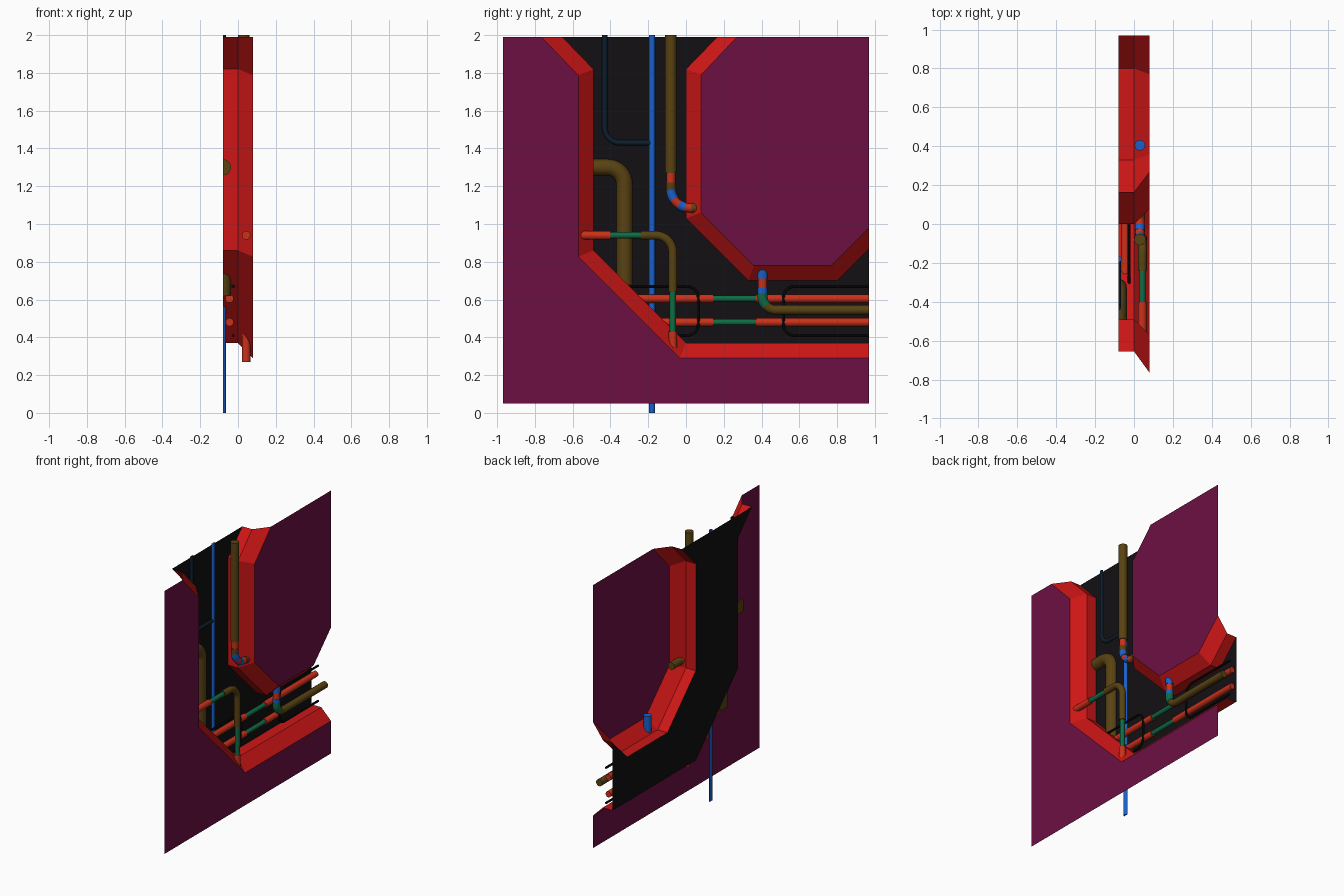
import bpy, bmesh, math
from mathutils import Vector

if "Cube" in bpy.data.objects:
    bpy.data.objects.remove(bpy.data.objects["Cube"])

COLORS = {
    "red": (0.62, 0.008, 0.008), "purple": (0.15, 0.005, 0.055), "black": (0.006, 0.005, 0.006),
    "olive": (0.10, 0.055, 0.006), "blue": (0.01, 0.12, 0.60), "green": (0.005, 0.15, 0.06),
    "orange": (0.60, 0.03, 0.01), "navy": (0.004, 0.013, 0.025),
}
MATS = {}
for key, c in COLORS.items():
    MATS[key] = bpy.data.materials.new(key)
    MATS[key].diffuse_color = (*c, 1)

FRONT, STEP, BACK = 0.08, 0.0, -0.08


def finish(bm, name, colors, smooth=False):
    me = bpy.data.meshes.new(name)
    bm.to_mesh(me)
    bm.free()
    for c in colors:
        me.materials.append(MATS[c])
    if smooth:
        me.shade_smooth()
        me.set_sharp_from_angle(angle=math.radians(40))
    ob = bpy.data.objects.new(name, me)
    bpy.context.collection.objects.link(ob)
    return ob


def panel(name, outer, rim, wall):
    """Flat face with inset colour, a sloped edge and a straight wall along the channel."""
    bm = bmesh.new()
    row = lambda pts, x: [bm.verts.new((x, y, z)) for y, z in pts]
    a, b, c = row(rim, FRONT), row(wall, STEP), row(wall, BACK)
    face = bm.faces.new(row(outer, FRONT) + a)
    for u, v in ((a, b), (b, c)):
        for i in range(len(u) - 1):
            bm.faces.new((u[i + 1], u[i], v[i], v[i + 1]))
    bmesh.ops.inset_individual(bm, faces=[face], thickness=0.04, use_even_offset=True)
    face.material_index = 1
    finish(bm, name, ["red", "purple"])


def fillet(path, r, n=8):
    """Round the right-angle corners of a (y, z) path."""
    pts = [Vector(p) for p in path]
    out = [pts[0]]
    for p, c, q in zip(pts, pts[1:], pts[2:]):
        d1, d2 = (p - c).normalized(), (q - c).normalized()
        mid = c + (d1 + d2) * r
        for i in range(n + 1):
            t = math.pi / 2 * i / n
            out.append(mid - d2 * r * math.cos(t) - d1 * r * math.sin(t))
    return out + [pts[-1]]


def cut(pts, a, b):
    """Part of a polyline between lengths a and b."""
    out, s = [], 0
    for p, q in zip(pts, pts[1:]):
        L = (q - p).length
        lo, hi = max(a, s), min(b, s + L)
        if hi - lo > 1e-5:
            if not out:
                out.append(p.lerp(q, (lo - s) / L))
            out.append(p.lerp(q, (hi - s) / L))
        s += L
    return out


def pipe(name, x, path, bands, bend=0.08, sides=16):
    """Pipe run; bands are (end length, colour, radius). Clipped at the back sheet."""
    pts = fillet(path, bend)
    bm = bmesh.new()
    colors = list(dict.fromkeys(b[1] for b in bands))
    start = 0
    for end, col, r in bands:
        seg = cut(pts, start, end)
        start = end
        rings = []
        for i, p in enumerate(seg):
            d = (seg[min(i + 1, len(seg) - 1)] - seg[max(i - 1, 0)]).normalized()
            ring = []
            for k in range(sides):
                t = 2 * math.pi * k / sides
                o = Vector((-d.y, d.x)) * r * math.cos(t) + p
                ring.append(bm.verts.new((max(x + r * math.sin(t), BACK + 0.001), o.x, o.y)))
            rings.append(ring)
        faces = [bm.faces.new(rings[0]), bm.faces.new(rings[-1][::-1])]
        for u, v in zip(rings, rings[1:]):
            for k in range(sides):
                j = (k + 1) % sides
                faces.append(bm.faces.new((u[k], v[k], v[j], u[j])))
        for f in faces:
            f.material_index = colors.index(col)
    bmesh.ops.remove_doubles(bm, verts=bm.verts, dist=1e-6) if x > -0.06 else None
    bmesh.ops.recalc_face_normals(bm, faces=bm.faces)
    finish(bm, name, colors, True)


END = 99

# Wall panels and the dark recess between them
low_wall = [(0.97, 0.37), (0, 0.37), (-0.49, 0.86), (-0.49, 1.82), (-0.655, 1.99)]
low_rim = [(0.97, 0.29), (-0.033, 0.29), (-0.57, 0.827), (-0.57, 1.787), (-0.765, 1.99)]
up_wall = [(0.165, 1.99), (0, 1.82), (0, 1.03), (0.33, 0.70), (0.80, 0.70), (0.97, 0.87)]
up_rim = [(0.27, 1.99), (0.08, 1.79), (0.08, 1.06), (0.36, 0.78), (0.77, 0.78), (0.97, 0.98)]
panel("lower_left_panel", [(-0.97, 1.99), (-0.97, 0.05), (0.97, 0.05)], low_rim, low_wall)
panel("upper_right_panel", [(0.97, 1.99)], up_rim, up_wall)

bm = bmesh.new()
bm.faces.new([bm.verts.new((BACK, y, z)) for y, z in low_wall[::-1] + up_wall[::-1]])
finish(bm, "recess_back", ["black"])

# Half-sunk pipes on the back sheet
pipe("tall_blue_pipe", BACK, [(-0.18, 0), (-0.18, 2)], [(END, "blue", 0.016)])
pipe("thin_navy_pipe", BACK, [(-0.43, 2), (-0.43, 1.43), (-0.18, 1.43)], [(END, "navy", 0.014)])
pipe("thick_olive_pipe", BACK, [(-0.56, 1.30), (-0.325, 1.30), (-0.325, 0.62)],
     [(END, "olive", 0.043)], 0.09)

# Paired horizontal pipes with thinner green couplings
for i, (y, z) in enumerate([(-0.29, 0.605), (-0.17, 0.48)]):
    pipe(f"horizontal_pipe_{i + 1}", -0.045, [(y, z), (0.97, z)],
         [(0.145 - y, "orange", 0.022), (0.37 - y, "green", 0.016), (END, "orange", 0.022)])

# Thin dark loops around the paired pipes
for i, (y0, y1, y2) in enumerate([(-0.31, 0.065, -0.09), (0.97, 0.515, 0.97)]):
    pipe(f"dark_loop_{i + 1}", -0.025, [(y0, 0.67), (y1, 0.67), (y1, 0.41), (y2, 0.41)],
         [(END, "black", 0.008)], 0.06, 8)

# Banded pipes entering the upper panel
pipe("upper_banded_pipe", 0.03, [(-0.08, 2), (-0.08, 1.085), (0.13, 1.085)],
     [(0.73, "olive", 0.03), (0.78, "orange", 0.024), (0.82, "olive", 0.026),
      (0.87, "blue", 0.026), (0.91, "orange", 0.024), (0.945, "blue", 0.026),
      (0.98, "orange", 0.024), (END, "olive", 0.027)], 0.10)
pipe("lower_banded_pipe", 0.03, [(0.97, 0.545), (0.405, 0.545), (0.405, 0.83)],
     [(0.555, "olive", 0.025), (0.625, "green", 0.027), (0.65, "blue", 0.026),
      (0.70, "orange", 0.024), (END, "blue", 0.027)], 0.07)

# Front elbow pipe linking both edges of the lower panel
pipe("front_elbow_pipe", 0.043, [(-0.60, 0.94), (-0.07, 0.94), (-0.07, 0.27)],
     [(0.20, "orange", 0.023), (0.36, "green", 0.017), (0.79, "olive", 0.023),
      (1.0, "green", 0.017), (END, "orange", 0.023)], 0.09)

for m in bpy.data.materials:
    if m.users and not m.is_grease_pencil:
        m.use_nodes = True
        m.node_tree.nodes["Principled BSDF"].inputs["Base Color"].default_value = m.diffuse_color
